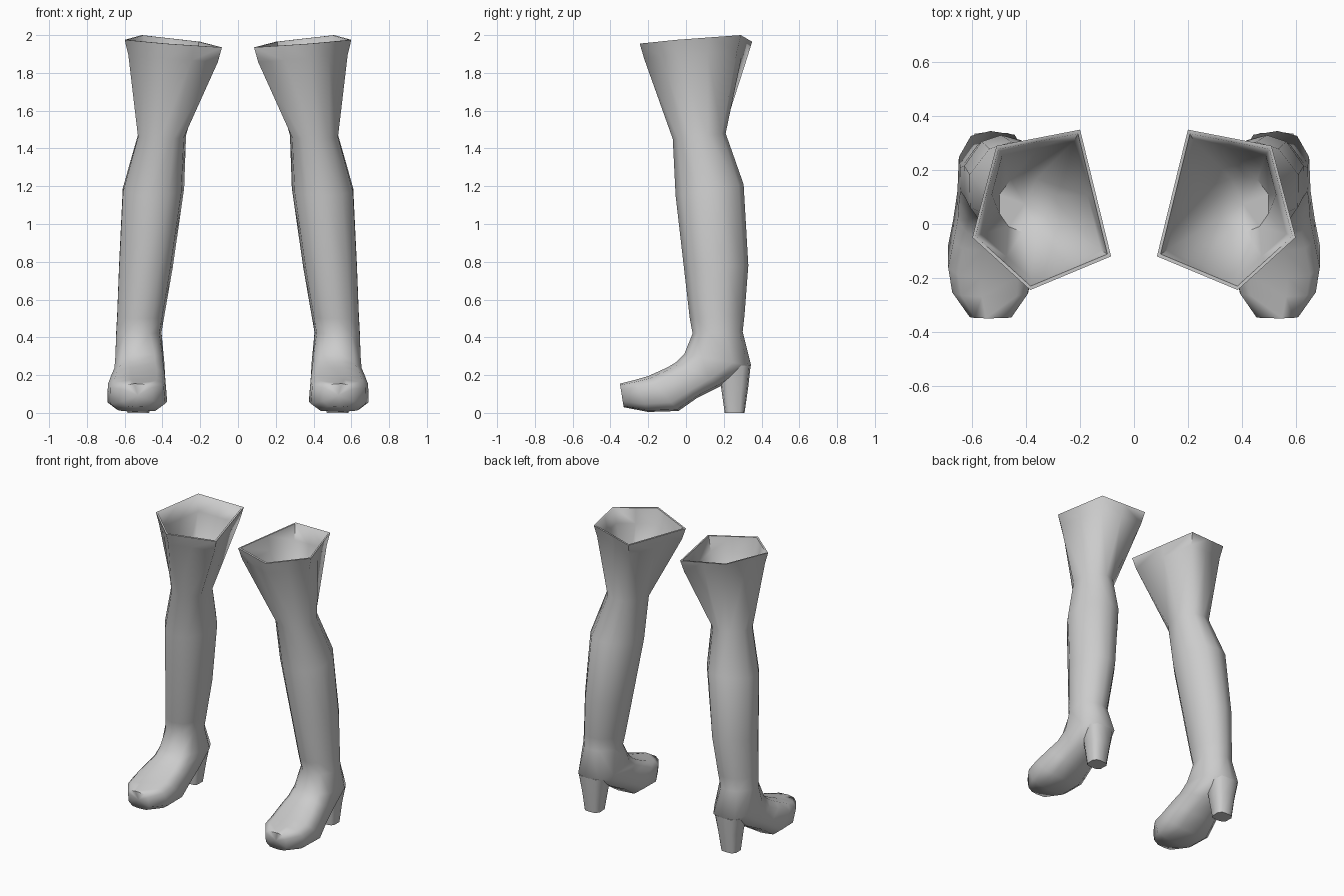
import bpy, bmesh, math
from mathutils import Vector

cube = bpy.data.objects.get("Cube")
if cube:
    bpy.data.objects.remove(cube, do_unlink=True)

# One plain grey for the whole pair
GREY = (0.6, 0.6, 0.6, 1.0)
grey = bpy.data.materials.new("plain grey")
grey.use_nodes = True
grey.diffuse_color = GREY
grey.node_tree.nodes["Principled BSDF"].inputs["Base Color"].default_value = GREY

# Ring directions: five cuff corners with a midpoint after each
ANGLES = [math.radians(a) for a in (59, 88, 117, 163, 210, 242, 275, 307, 340, 379)]


def ring(x0, x1, yf, zf, yb, zb, power=1.0):
    """Rounded section between two x limits and a front and back point."""
    def bend(v):
        return math.copysign(abs(v) ** power, v)

    def spread(values):
        lo, hi = min(values), max(values)
        return [(v - lo) / (hi - lo) for v in values]

    us = spread([bend(math.cos(a)) for a in ANGLES])
    vs = spread([bend(math.sin(a)) for a in ANGLES])
    front, back = Vector((0, yf, zf)), Vector((0, yb, zb))
    return [front.lerp(back, v) + Vector((x0 + (x1 - x0) * u, 0, 0))
            for u, v in zip(us, vs)]


def scaled(points, factor, drop):
    mid = sum(points, Vector()) / len(points)
    return [mid + (p - mid) * factor - Vector((0, 0, drop)) for p in points]


def loft(name, rings):
    """Skin the rings, close both ends and mirror to the other leg."""
    bm = bmesh.new()
    loops = [[bm.verts.new(p) for p in r] for r in rings]
    for a, b in zip(loops, loops[1:]):
        for i in range(len(a)):
            j = (i + 1) % len(a)
            bm.faces.new((a[i], a[j], b[j], b[i]))
    for end in (loops[0], loops[-1]):
        cap = bm.faces.new(end)
        bmesh.ops.poke(bm, faces=[cap])
    bmesh.ops.recalc_face_normals(bm, faces=bm.faces)
    mesh = bpy.data.meshes.new(name)
    bm.to_mesh(mesh)
    bm.free()
    mesh.materials.append(grey)
    obj = bpy.data.objects.new(name, mesh)
    bpy.context.collection.objects.link(obj)
    bpy.ops.object.select_all(action="DESELECT")
    obj.select_set(True)
    bpy.context.view_layer.objects.active = obj
    bpy.ops.object.shade_smooth_by_angle(angle=math.radians(75))
    mirror = obj.modifiers.new("other_leg", "MIRROR")
    mirror.use_mirror_merge = False
    return obj


# Five-cornered flared cuff with a lip and a hollow inside
corners = [Vector(c) for c in ((0.51, 0.29, 2.0), (0.20, 0.35, 1.965),
                               (0.085, -0.12, 1.935), (0.385, -0.245, 1.955),
                               (0.60, -0.05, 1.975))]
rim = []
for a, b in zip(corners, corners[1:] + corners[:1]):
    rim += [a, (a + b) / 2]

boot_rings = [
    ring(0.31, 0.50, -0.03, 1.50, 0.18, 1.52),
    scaled(rim, 0.86, 0.10),
    scaled(rim, 0.95, 0.0),
    rim,
    scaled(rim, 0.92, 0.08),
    # Leg from knee to ankle
    ring(0.275, 0.53, -0.07, 1.45, 0.21, 1.48),
    ring(0.285, 0.61, -0.055, 1.15, 0.305, 1.21),
    ring(0.345, 0.63, -0.01, 0.76, 0.33, 0.78),
    ring(0.39, 0.64, 0.02, 0.50, 0.31, 0.52),
    ring(0.405, 0.645, 0.035, 0.42, 0.30, 0.43),
    # Foot, with sections turning from level to upright
    ring(0.39, 0.65, -0.01, 0.31, 0.345, 0.25, 0.7),
    ring(0.385, 0.655, -0.05, 0.27, 0.19, 0.145, 0.7),
    ring(0.38, 0.67, -0.10, 0.24, 0.06, 0.08, 0.6),
    ring(0.375, 0.69, -0.20, 0.195, -0.04, 0.01, 0.6),
    ring(0.385, 0.675, -0.27, 0.175, -0.20, 0.005, 0.6),
    ring(0.45, 0.61, -0.35, 0.155, -0.33, 0.03, 0.6),
]
loft("boot", boot_rings)

# Tapered block heel
loft("heel", [
    ring(0.43, 0.62, 0.18, 0.25, 0.342, 0.25, 0.6),
    ring(0.45, 0.60, 0.185, 0.14, 0.33, 0.14, 0.6),
    ring(0.47, 0.585, 0.205, 0.0, 0.31, 0.0, 0.6),
])
